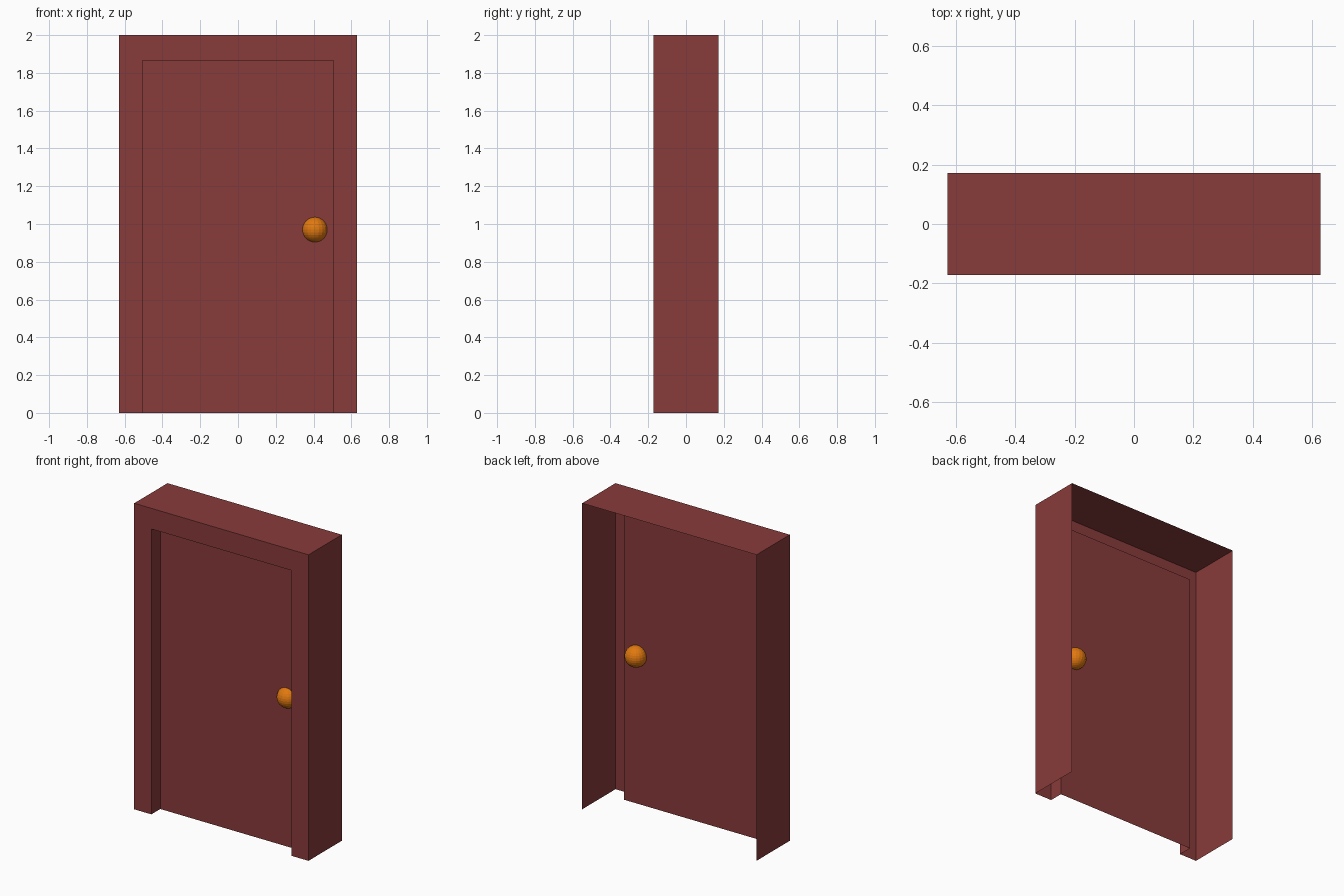
import bpy
import bmesh

cube = bpy.data.objects.get("Cube")
if cube:
    bpy.data.objects.remove(cube, do_unlink=True)

# Main dimensions
HALF_W, HEIGHT, HALF_D = 0.63, 2.0, 0.172
OPEN_W, OPEN_H = 0.506, 1.865
DOOR_Y = -0.08


def make_material(name, colour):
    mat = bpy.data.materials.new(name)
    mat.use_nodes = True
    mat.diffuse_color = colour
    mat.node_tree.nodes["Principled BSDF"].inputs["Base Color"].default_value = colour
    return mat


def finish(name, bm, mat):
    mesh = bpy.data.meshes.new(name)
    bm.to_mesh(mesh)
    bm.free()
    mesh.materials.append(mat)
    obj = bpy.data.objects.new(name, mesh)
    bpy.context.collection.objects.link(obj)
    return obj


def arch(bm, half, top, y):
    """Row of four vertices running up, across and down a doorway."""
    outline = [(-half, 0), (-half, top), (half, top), (half, 0)]
    return [bm.verts.new((x, y, z)) for x, z in outline]


red = make_material("dark red paint", (0.25, 0.043, 0.043, 1))
orange = make_material("orange knob", (0.75, 0.19, 0.005, 1))

# Frame: open-backed shell, front face and the reveal leading to the door
bm = bmesh.new()
rows = [arch(bm, HALF_W, HEIGHT, HALF_D),
        arch(bm, HALF_W, HEIGHT, -HALF_D),
        arch(bm, OPEN_W, OPEN_H, -HALF_D),
        arch(bm, OPEN_W, OPEN_H, DOOR_Y)]
for a, b in zip(rows, rows[1:]):
    for i in range(3):
        bm.faces.new((a[i], a[i + 1], b[i + 1], b[i]))
bm.normal_update()
if bm.faces[:][4].normal.y > 0:
    bmesh.ops.reverse_faces(bm, faces=bm.faces[:])
finish("door_frame", bm, red)

# Door panel: a single sheet closing the reveal
bm = bmesh.new()
panel = bm.faces.new(arch(bm, OPEN_W, OPEN_H, DOOR_Y))
bm.normal_update()
if panel.normal.y > 0:
    panel.normal_flip()
finish("door_panel", bm, red)

# Knob: one ball passing through the panel, showing on both sides
bm = bmesh.new()
bmesh.ops.create_uvsphere(bm, u_segments=20, v_segments=14, radius=0.068)
bmesh.ops.translate(bm, verts=bm.verts, vec=(0.407, -0.064, 0.97))
finish("door_knob", bm, orange)
